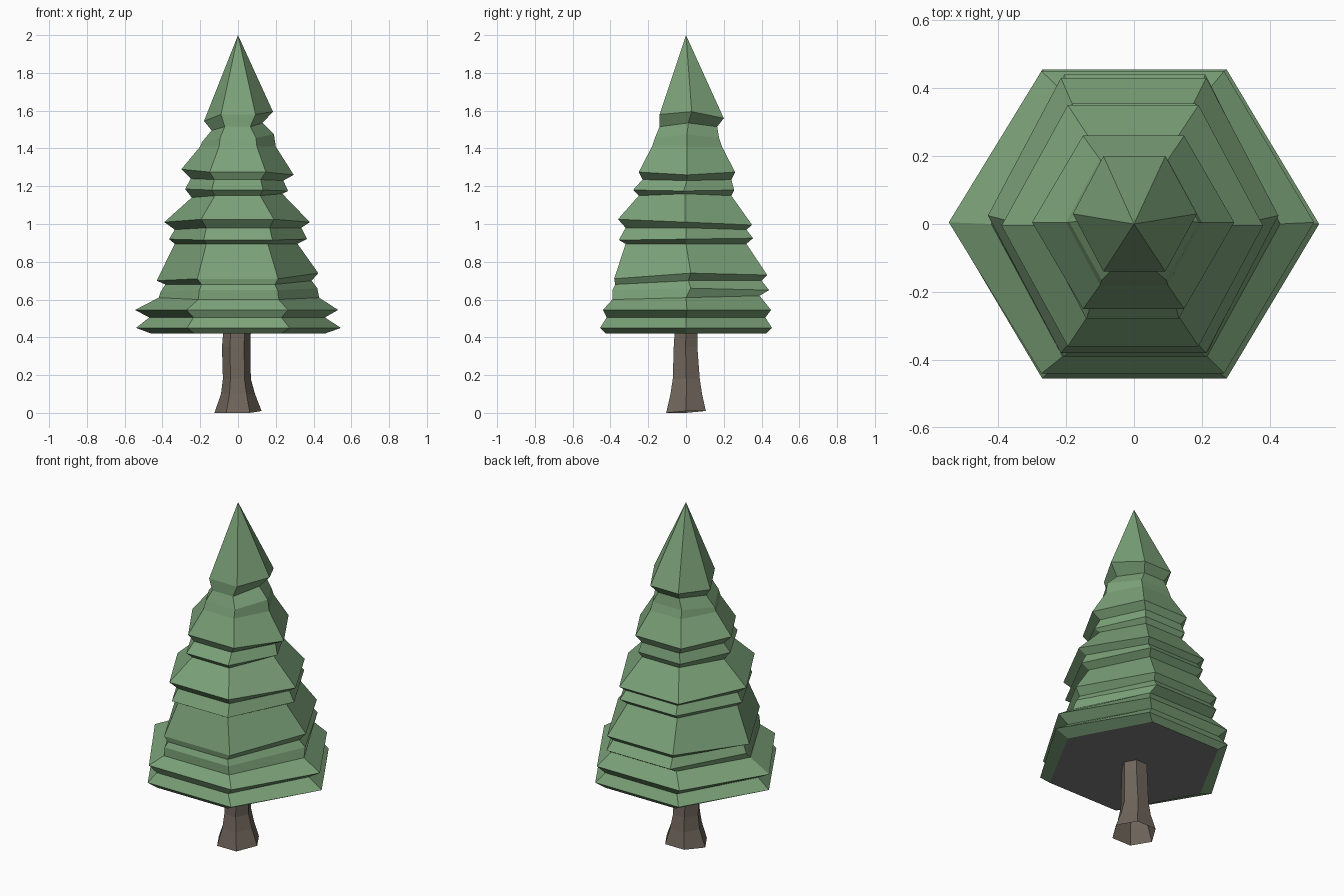
import bpy, bmesh


def material(name, rgb):
    m = bpy.data.materials.new(name)
    m.diffuse_color = (*rgb, 1)
    return m


def hex_loft(name, rings, mats, tip=None, cap_bottom=False):
    """Skin hexagonal rings given as (left z, right z, front z, back z, left x, right x, front y, back y)."""
    bm = bmesh.new()
    loops = []
    for zl, zr, zf, zb, xl, xr, yf, yb in rings:
        pts = [(xr, (yf + yb) / 2, zr), (xr / 2, yb, zb), (xl / 2, yb, zb),
               (xl, (yf + yb) / 2, zl), (xl / 2, yf, zf), (xr / 2, yf, zf)]
        loops.append([bm.verts.new(p) for p in pts])
    for a, b in zip(loops, loops[1:]):
        for i in range(6):
            j = (i + 1) % 6
            bm.faces.new((a[i], a[j], b[j], b[i]))
    if tip:
        t = bm.verts.new(tip)
        for i in range(6):
            bm.faces.new((loops[-1][i], loops[-1][(i + 1) % 6], t))
    if cap_bottom:
        cap = bm.faces.new(loops[0][::-1])
        cap.material_index = len(mats) - 1
    me = bpy.data.meshes.new(name)
    bm.to_mesh(me)
    bm.free()
    for m in mats:
        me.materials.append(m)
    ob = bpy.data.objects.new(name, me)
    bpy.context.collection.objects.link(ob)
    return ob


def ring(z, xl, xr, yf, yb, tilt=0.0, pitch=0.0):
    # tilt lifts the right side, pitch lifts the back side
    return (z - tilt, z + tilt, z - pitch, z + pitch, xl, xr, yf, yb)


green = material("foliage green", (0.20, 0.36, 0.19))
shade = material("underside grey", (0.20, 0.20, 0.20))
brown = material("bark brown", (0.16, 0.13, 0.105))

# Foliage: stacked, slightly uneven skirts
foliage = [
    ring(0.42, -0.46, 0.46, -0.425, 0.425),
    ring(0.45, -0.54, 0.545, -0.455, 0.455),
    ring(0.505, -0.47, 0.46, -0.42, 0.42),
    ring(0.545, -0.545, 0.53, -0.44, 0.45),
    ring(0.61, -0.42, 0.43, -0.39, 0.39, 0.0, 0.01),
    ring(0.65, -0.41, 0.42, -0.39, 0.44, 0.01, 0.0),
    ring(0.69, -0.385, 0.39, -0.375, 0.40, 0.01, 0.01),
    ring(0.72, -0.43, 0.425, -0.38, 0.43, 0.02, 0.01),
    ring(0.895, -0.335, 0.315, -0.32, 0.32),
    ring(0.92, -0.365, 0.365, -0.355, 0.355, 0.0, 0.005),
    ring(0.975, -0.335, 0.335, -0.32, 0.32, 0.005, -0.005),
    ring(1.01, -0.39, 0.38, -0.36, 0.35, 0.0, -0.015),
    ring(1.15, -0.245, 0.235, -0.25, 0.24, 0.01),
    ring(1.18, -0.28, 0.265, -0.28, 0.255, -0.005),
    ring(1.235, -0.25, 0.24, -0.23, 0.24, -0.005),
    ring(1.275, -0.30, 0.295, -0.25, 0.26, -0.015),
    ring(1.41, -0.20, 0.20, -0.18, 0.19),
    ring(1.455, -0.19, 0.19, -0.165, 0.175, 0.02),
    ring(1.515, -0.14, 0.13, -0.14, 0.165, 0.02),
    ring(1.57, -0.18, 0.185, -0.14, 0.20, 0.025, -0.01),
]
hex_loft("foliage", foliage, [green, shade], tip=(0, 0, 2.0), cap_bottom=True)

# Trunk: flared hexagonal post, open at the foot
trunk = [
    ring(0.005, -0.125, 0.125, -0.105, 0.105),
    ring(0.10, -0.09, 0.09, -0.082, 0.085),
    ring(0.18, -0.08, 0.068, -0.07, 0.073),
    ring(0.35, -0.085, 0.065, -0.065, 0.06),
    ring(0.43, -0.078, 0.068, -0.06, 0.06),
]
trunk[0] = (0.0, 0.01, 0.0, 0.01) + trunk[0][4:]
hex_loft("trunk", trunk, [brown])
